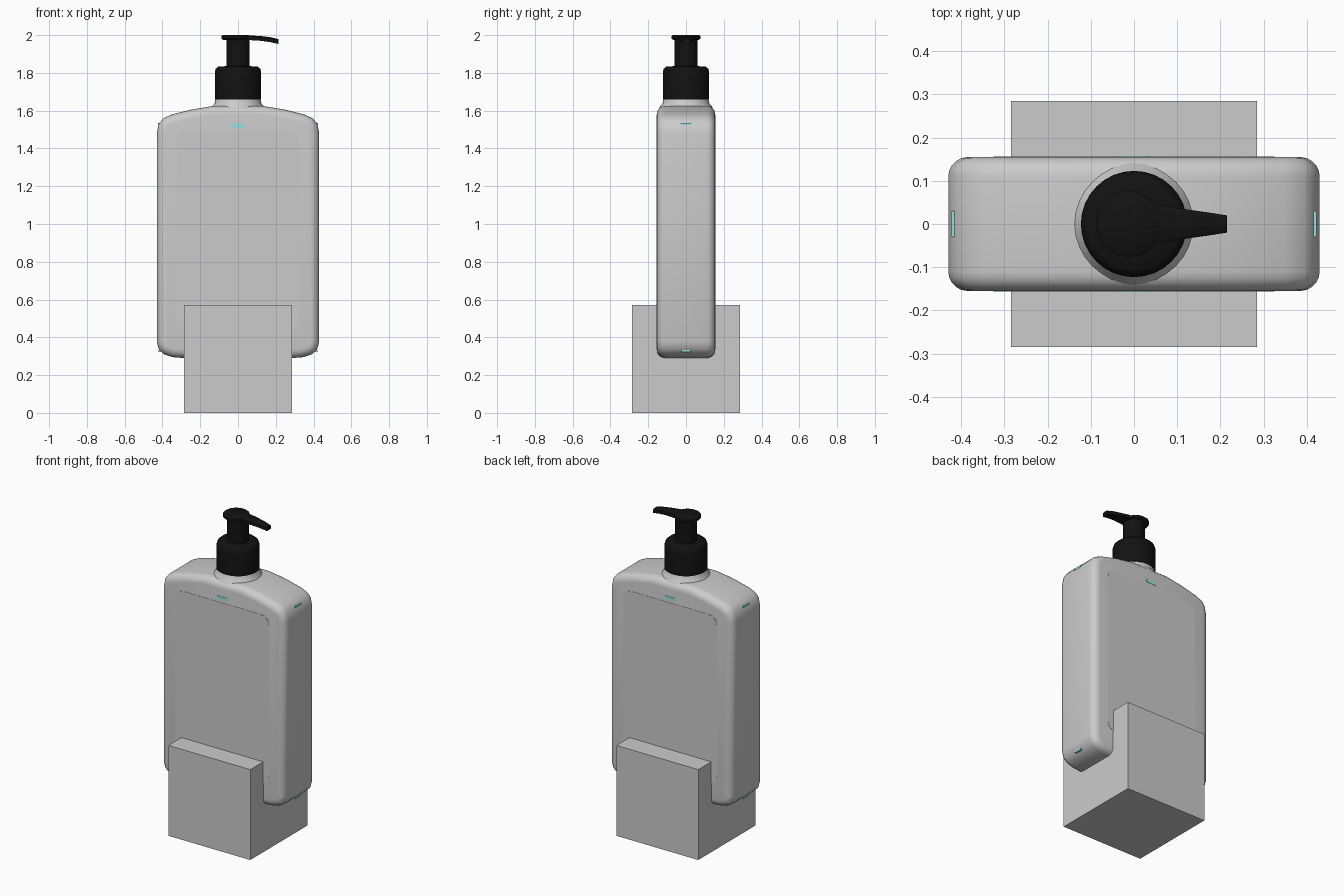
import bpy, bmesh, math

if "Cube" in bpy.data.objects:
    bpy.data.objects.remove(bpy.data.objects["Cube"])


def material(name, color):
    m = bpy.data.materials.new(name)
    m.diffuse_color = color
    m.use_nodes = True
    m.node_tree.nodes["Principled BSDF"].inputs["Base Color"].default_value = m.diffuse_color
    return m


BLACK = material("black_plastic", (0.006, 0.006, 0.006, 1))
CYAN = material("liquid_cyan", (0.3, 0.75, 0.75, 1))


def finish(name, bm, mat=None, bevel=0, smooth=None):
    bmesh.ops.recalc_face_normals(bm, faces=bm.faces)
    me = bpy.data.meshes.new(name)
    bm.to_mesh(me)
    bm.free()
    ob = bpy.data.objects.new(name, me)
    bpy.context.collection.objects.link(ob)
    if mat:
        me.materials.append(mat)
    if smooth:
        bpy.ops.object.select_all(action='DESELECT')
        ob.select_set(True)
        bpy.context.view_layer.objects.active = ob
        if bevel:
            mod = ob.modifiers.new("round", 'BEVEL')
            mod.width, mod.segments = bevel, 5
            mod.limit_method, mod.angle_limit = 'ANGLE', math.radians(60)
            bpy.ops.object.modifier_apply(modifier="round")
        bpy.ops.object.shade_smooth_by_angle(angle=math.radians(smooth))
    return ob


def loft(name, rings, **kw):
    """Skin a list of equally long vertex rings and cap both ends."""
    bm = bmesh.new()
    vs = [[bm.verts.new(p) for p in r] for r in rings]
    n = len(vs[0])
    for a, b in zip(vs, vs[1:]):
        for i in range(n):
            bm.faces.new((a[i], a[(i + 1) % n], b[(i + 1) % n], b[i]))
    bm.faces.new(vs[0])
    bm.faces.new(vs[-1])
    return finish(name, bm, **kw)


def slab(name, outline, y0, y1, **kw):
    return loft(name, [[(x, y, z) for x, z in outline] for y in (y0, y1)], **kw)


def lathe(name, profile, cx=0, n=32, **kw):
    ang = [2 * math.pi * i / n for i in range(n)]
    return loft(name, [[(cx + r * math.cos(a), r * math.sin(a), z) for a in ang]
                       for r, z in profile], **kw)


def box(name, x, y, z, dx, dy, dz, mat=None):
    o = [(x - dx / 2, z - dz / 2), (x + dx / 2, z - dz / 2),
         (x + dx / 2, z + dz / 2), (x - dx / 2, z + dz / 2)]
    return slab(name, o, y - dy / 2, y + dy / 2, mat=mat)


# Plain block at the base
box("base_block", 0, 0, 0.285, 0.57, 0.57, 0.57)

# Bottle body: mirrored front outline with rounded front and back rims
half = [(0.28, 0.29), (0.345, 0.295), (0.39, 0.31), (0.418, 0.335), (0.43, 0.375),
        (0.43, 1.48), (0.42, 1.53), (0.395, 1.56), (0.35, 1.58), (0.25, 1.605),
        (0.13, 1.625)]
outline = half + [(-x, z) for x, z in reversed(half)]
slab("bottle_body", outline, -0.155, 0.155, bevel=0.045, smooth=40)
lathe("bottle_neck", [(0.145, 1.6), (0.137, 1.625), (0.124, 1.638), (0.117, 1.67)], smooth=40)

# Front and back labels with rounded corners
label = []
for cx, cz, start in ((0.27, 1.44, 0), (-0.27, 1.44, 90), (-0.27, 0.49, 180), (0.27, 0.49, 270)):
    for k in range(5):
        a = math.radians(start + 22.5 * k)
        label.append((cx + 0.055 * math.cos(a), cz + 0.055 * math.sin(a)))
for name, s in (("label_front", -1), ("label_back", 1)):
    slab(name, label, s * 0.15, s * 0.1565)

# Small spots of liquid showing through the shell
for s in (-1, 1):
    box("liquid_spot_face", 0, s * 0.154, 1.522, 0.07, 0.006, 0.02, CYAN)
    box("liquid_spot_shoulder", s * 0.417, 0, 1.53, 0.012, 0.06, 0.012, CYAN)
    box("liquid_spot_foot", s * 0.414, 0, 0.328, 0.012, 0.05, 0.012, CYAN)

# Pump: collar, stem, head and spout
lathe("pump_collar", [(0.123, 1.66), (0.123, 1.805), (0.118, 1.822), (0.105, 1.833), (0.06, 1.836)],
      mat=BLACK, smooth=40)
lathe("pump_stem", [(0.062, 1.82), (0.062, 1.985)], mat=BLACK, smooth=40)
lathe("pump_head", [(0.068, 1.975), (0.076, 1.981), (0.076, 1.995), (0.07, 2.0)],
      cx=-0.012, mat=BLACK, smooth=40)
spout = [(0.0, 0.05, 1.975, 1.999), (0.07, 0.042, 1.973, 1.998), (0.12, 0.034, 1.97, 1.995),
         (0.17, 0.027, 1.963, 1.989), (0.215, 0.02, 1.953, 1.979)]
loft("pump_spout", [[(x, -w, b), (x, w, b), (x, w, t - 0.006), (x, w * 0.7, t),
                     (x, -w * 0.7, t), (x, -w, t - 0.006)] for x, w, b, t in spout],
     mat=BLACK, smooth=40)
